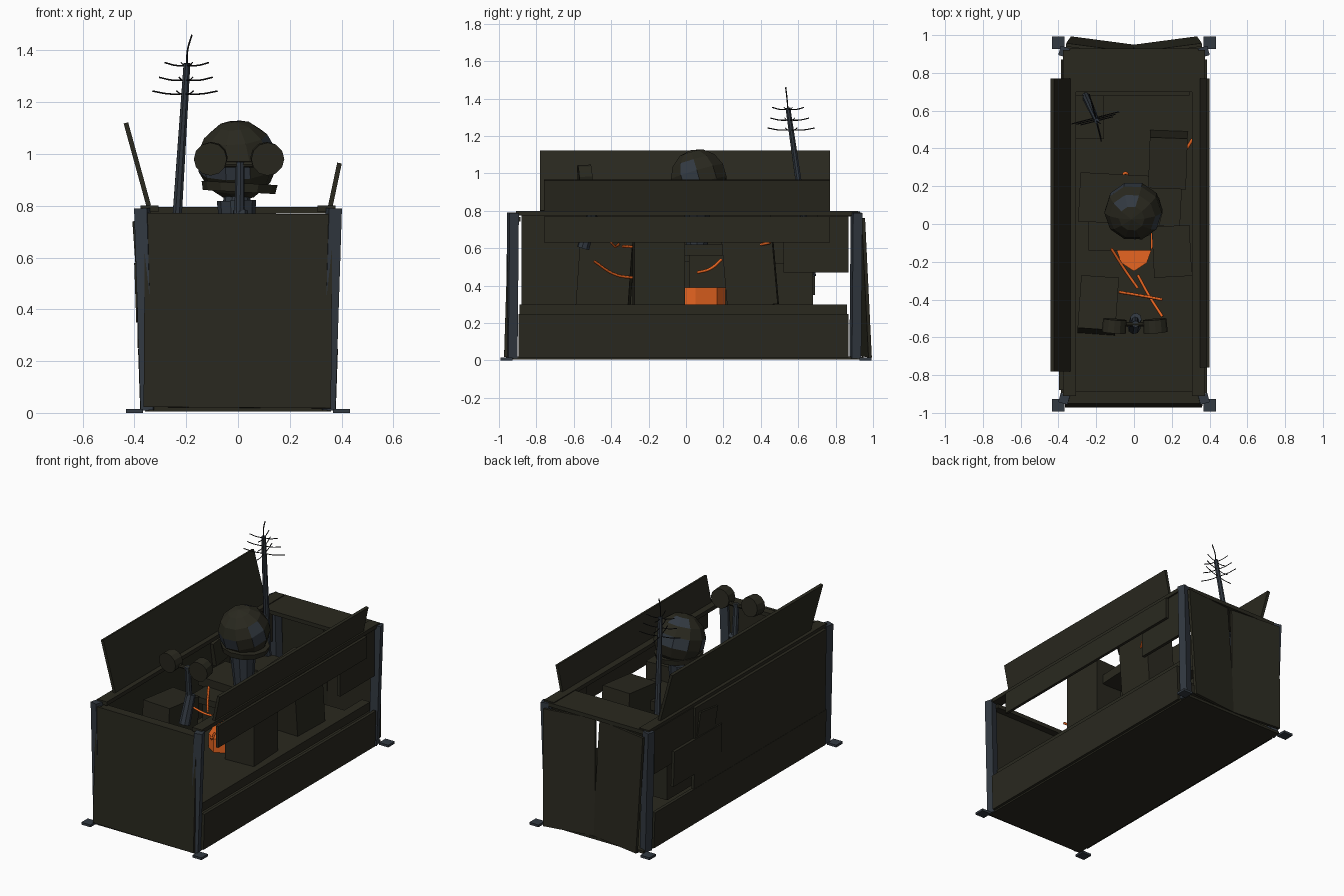
import bpy, math
from mathutils import Vector

old = bpy.data.objects.get("Cube")
if old:
    bpy.data.objects.remove(old, do_unlink=True)


def material(name, rgb):
    m = bpy.data.materials.new(name)
    m.use_nodes = True
    m.diffuse_color = (*rgb, 1)
    m.node_tree.nodes["Principled BSDF"].inputs["Base Color"].default_value = (*rgb, 1)
    return m


OLIVE = material("dark_olive", (0.0225, 0.0215, 0.0135))
STEEL = material("blue_steel", (0.032, 0.041, 0.053))
ORANGE = material("cable_orange", (0.8, 0.13, 0.015))
BLACK = material("soot_black", (0.009, 0.009, 0.01))


def finish(name, mat):
    ob = bpy.context.object
    ob.name = name
    ob.data.materials.append(mat)
    return ob


def box(name, x, y, z, mat=OLIVE, rot=(0, 0, 0)):
    """Box from (min, max) ranges, turned about its middle by degrees."""
    mid = [(a + b) / 2 for a, b in (x, y, z)]
    bpy.ops.mesh.primitive_cube_add(size=1, location=mid, rotation=[math.radians(r) for r in rot])
    ob = finish(name, mat)
    ob.scale = [b - a for a, b in (x, y, z)]
    return ob


def rod(name, a, b, r1, r2, mat=STEEL, sides=8):
    """Tapered rod between two points."""
    a, b = Vector(a), Vector(b)
    bpy.ops.mesh.primitive_cone_add(vertices=sides, radius1=r1, radius2=r2, depth=(b - a).length,
                                    location=(a + b) / 2,
                                    rotation=(b - a).to_track_quat("Z", "Y").to_euler())
    return finish(name, mat)


def cable(name, points, r, mat):
    cu = bpy.data.curves.new(name, "CURVE")
    cu.dimensions = "3D"
    cu.bevel_depth, cu.bevel_resolution, cu.resolution_u = r, 0, 5
    cu.use_fill_caps = True
    sp = cu.splines.new("BEZIER")
    sp.bezier_points.add(len(points) - 1)
    for p, co in zip(sp.bezier_points, points):
        p.co = co
        p.handle_left_type = p.handle_right_type = "AUTO"
    cu.materials.append(mat)
    ob = bpy.data.objects.new(name, cu)
    bpy.context.collection.objects.link(ob)


def leaning_flap(name, low, high, y, thick=0.018):
    """Long plate along y between two (x, z) edges."""
    (x0, z0), (x1, z1) = low, high
    half = math.hypot(x1 - x0, z1 - z0) / 2
    mx, mz = (x0 + x1) / 2, (z0 + z1) / 2
    box(name, (mx - thick / 2, mx + thick / 2), y, (mz - half, mz + half),
        rot=(0, math.degrees(math.atan2(x1 - x0, z1 - z0)), 0))


# Corner posts and feet
for sx, side in ((1, "left"), (-1, "right")):
    for sy, end in ((1, "back"), (-1, "front")):
        py = 0.905 if sy > 0 else -0.932
        rod(f"{end}_{side}_post", (sx * 0.345, py, 0.01), (sx * 0.37, py + 0.007, 0.79),
            0.036, 0.036, STEEL, 4).rotation_euler.rotate_axis("Z", math.pi / 4)
        box(f"{end}_{side}_foot", (sx * 0.4 - 0.033, sx * 0.4 + 0.033),
            (sy * 0.96 - 0.033, sy * 0.96 + 0.033), (0, 0.015), STEEL)

# Floor, deck, lower sides, front wall
box("bottom_plate", (-0.36, 0.36), (-0.95, 0.95), (0.005, 0.022))
box("deck", (-0.34, 0.345), (-0.89, 0.68), (0.245, 0.30))
box("left_deck_ledge", (0.29, 0.35), (-0.89, 0.86), (0.245, 0.30))
for sx, side in ((1, "left"), (-1, "right")):
    box(f"{side}_lower_panel", (sx * 0.372 - 0.01, sx * 0.372 + 0.01), (-0.895, 0.87), (0.015, 0.248),
        rot=(0, sx * 2, 0))
    box(f"{side}_top_rail", (sx * 0.342 - 0.035, sx * 0.342 + 0.035), (-0.91, 0.92), (0.775, 0.80))
box("front_wall", (-0.362, 0.362), (-0.961, -0.943), (0.02, 0.77), rot=(-1.8, 0.4, 0))
box("front_top_rail", (-0.345, 0.345), (-0.945, -0.885), (0.742, 0.768))
box("rear_roof", (-0.34, 0.34), (0.70, 0.93), (0.77, 0.795))

# Open side: hanging valance and rear panel
box("left_valance", (0.372, 0.39), (-0.76, 0.77), (0.63, 0.77))
box("left_rear_panel", (0.352, 0.372), (0.52, 0.87), (0.47, 0.77))

# Closed side: wall and patched plates
box("right_wall", (-0.392, -0.372), (-0.88, 0.47), (0.25, 0.78), rot=(0, -1, 0))
box("right_rear_plate", (-0.397, -0.377), (0.2, 0.69), (0.35, 0.58), rot=(0, -2, 0))
box("right_rear_upper_plate", (-0.382, -0.362), (0.45, 0.87), (0.5, 0.78))
box("right_hatch_box", (-0.402, -0.35), (0.26, 0.44), (0.58, 0.73), rot=(8, -4, 0))

# Raised roof flaps
leaning_flap("right_roof_flap", (-0.345, 0.80), (-0.433, 1.12), (-0.78, 0.77))
leaning_flap("left_roof_flap", (0.357, 0.80), (0.392, 0.965), (-0.76, 0.77))

# Sagging rear doors
for sx, side in ((1, "left"), (-1, "right")):
    box(f"{side}_rear_door", (sx * 0.176 - 0.173, sx * 0.176 + 0.173), (0.935, 0.953), (0.02, 0.765),
        rot=(3, sx * 1.5, sx * 7.5))

# Crates and shelves
box("left_front_crate", (0.10, 0.30), (-0.28, -0.01), (0.29, 0.72), rot=(0, 0, 3))
box("left_rear_crate", (0.08, 0.28), (0.205, 0.475), (0.29, 0.73), rot=(5, 0, -2))
box("right_front_crate", (-0.29, -0.09), (-0.57, -0.29), (0.29, 0.67), rot=(-4, 0, -4))
box("right_rear_crate", (-0.34, -0.16), (0.45, 0.68), (0.29, 0.52))
box("mount_shelf", (-0.29, 0.25), (0.0, 0.26), (0.56, 0.62), rot=(0, 0, -3))
box("low_shelf", (-0.24, 0.09), (-0.14, 0.02), (0.53, 0.57))
box("shelf_support", (-0.27, -0.1), (0.02, 0.24), (0.29, 0.57))

# Sensor dome on its pedestal, with a few bare steel facets
rod("dome_pedestal", (0, 0.06, 0.61), (-0.006, 0.06, 0.82), 0.058, 0.076, STEEL, 10)
rod("dome_neck", (-0.006, 0.06, 0.81), (0, 0.064, 0.86), 0.052, 0.052, STEEL, 10)
rod("dome_collar", (0.004, 0.065, 0.853), (0.006, 0.065, 0.888), 0.14, 0.147, OLIVE, 12)
bpy.ops.mesh.primitive_uv_sphere_add(segments=10, ring_count=7, radius=0.156,
                                     location=(-0.003, 0.068, 0.975), rotation=(0.25, -0.15, 0.3))
dome = finish("sensor_dome", OLIVE)
dome.data.materials.append(STEEL)
bare = [Vector(d).normalized() for d in ((-0.4, 0.3, 0.85), (-0.25, -0.9, -0.2), (-0.75, -0.6, -0.15),
                                         (0.95, -0.3, 0.05), (-0.4, 0.9, 0.2))]
turn = dome.rotation_euler.to_matrix()
for p in dome.data.polygons:
    if max((turn @ p.normal).dot(d) for d in bare) > 0.92:
        p.material_index = 1

# Twin lamps on a pole
rod("lamp_pole_base", (0, -0.55, 0.60), (0.01, -0.5, 0.78), 0.034, 0.03)
rod("lamp_pole", (0.006, -0.51, 0.76), (0.008, -0.53, 0.97), 0.02, 0.018)
rod("lamp_crossbar", (-0.06, -0.53, 0.96), (0.07, -0.53, 0.96), 0.012, 0.012, OLIVE)
for x, side in ((0.115, "left"), (-0.107, "right")):
    rod(f"{side}_lamp", (x, -0.575, 0.98), (x * 0.95, -0.505, 0.985), 0.064, 0.062, OLIVE, 12)

# Antenna mast with crossed arms
rod("mast", (-0.255, 0.675, 0.45), (-0.197, 0.545, 1.35), 0.022, 0.014)
cable("mast_tip", [(-0.197, 0.545, 1.34), (-0.195, 0.54, 1.4), (-0.178, 0.533, 1.46)], 0.0035, BLACK)
for z, reach in ((1.232, 0.13), (1.285, 0.107), (1.342, 0.088)):
    c = Vector((-0.197, 0.545, z)) + Vector((-0.065, 0.145, 0)) * (1.35 - z)
    for n, ang in enumerate((0.25, 0.25 + math.pi / 2)):
        d = Vector((math.cos(ang), math.sin(ang), 0)) * reach
        up = Vector((0, 0, 0.011))
        cable(f"mast_arm_{n}", [c - d + up, c - d * 0.5, c, c + d * 0.5, c + d + up], 0.003, BLACK)

# Orange power unit and loose cables
cell = rod("power_cell", (0, -0.02, 0.30), (0, -0.02, 0.39), 0.23, 0.23, ORANGE, 10)
cell.rotation_euler = (0, 0, 0)
cell.scale.x = 0.5
paths = (
    [(-0.12, -0.13, 0.65), (-0.05, -0.24, 0.61), (0.02, -0.34, 0.61)],
    [(0.02, -0.27, 0.44), (0.08, -0.38, 0.46), (0.15, -0.49, 0.53)],
    [(-0.08, -0.36, 0.62), (0.04, -0.38, 0.61), (0.15, -0.4, 0.63)],
    [(0.1, 0.06, 0.47), (0.12, 0.13, 0.49), (0.08, 0.19, 0.54)],
    [(0.28, 0.4, 0.62), (0.31, 0.45, 0.63)],
    [(-0.06, 0.25, 0.6), (-0.045, 0.27, 0.61), (-0.03, 0.25, 0.6)],
)
for i, pts in enumerate(paths):
    cable(f"loose_cable_{i}", pts, 0.008, ORANGE)
